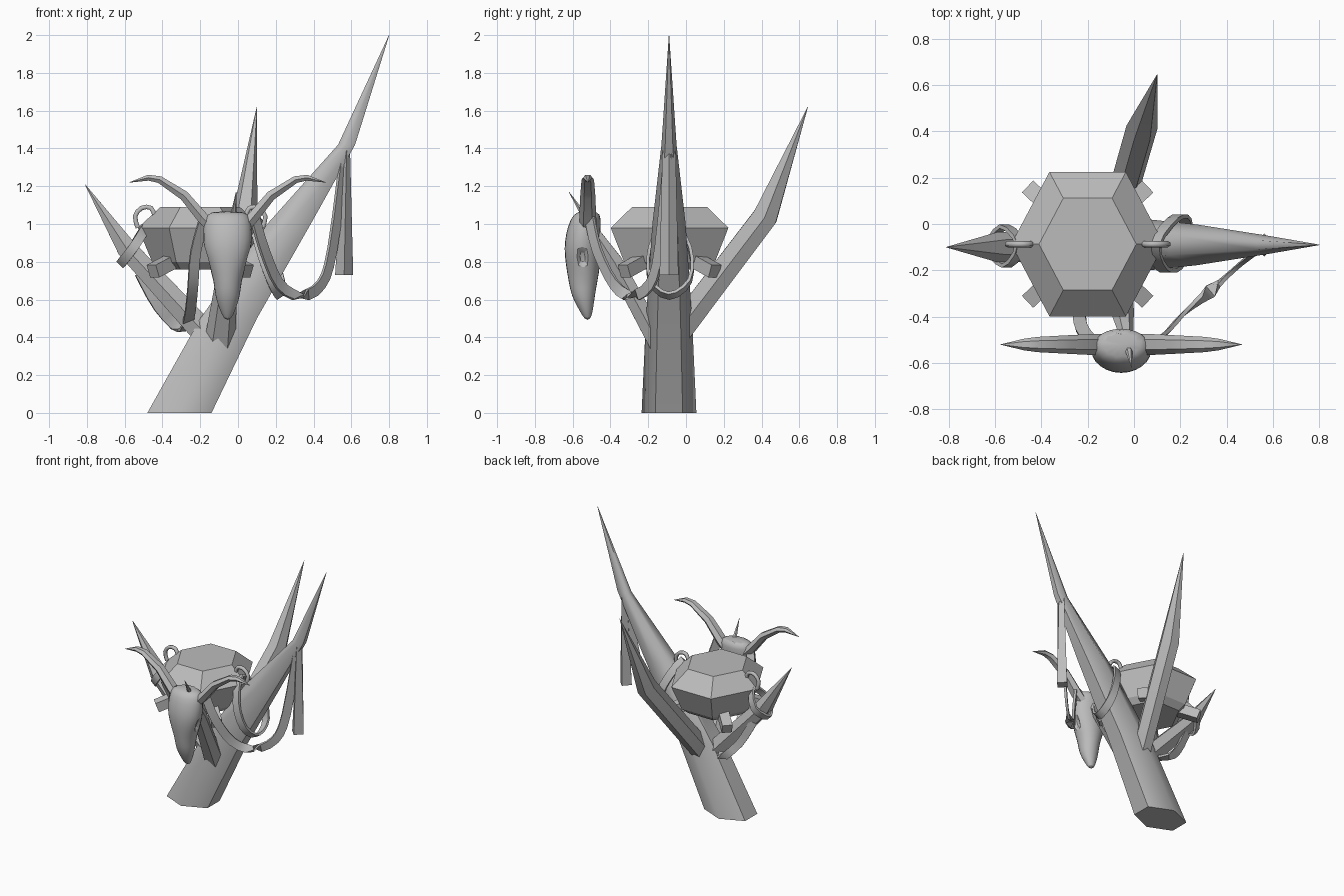
import bpy, bmesh
from math import sin, cos, pi, radians
from mathutils import Vector

cube = bpy.data.objects.get("Cube")
if cube:
    bpy.data.objects.remove(cube)

grey = bpy.data.materials.new("plain grey")
grey.use_nodes = True
grey.diffuse_color = (0.5, 0.5, 0.5, 1)
grey.node_tree.nodes["Principled BSDF"].inputs["Base Color"].default_value = (0.5, 0.5, 0.5, 1)


def finish(name, bm, angle):
    bmesh.ops.remove_doubles(bm, verts=bm.verts, dist=0.0002)
    bmesh.ops.recalc_face_normals(bm, faces=bm.faces)
    mesh = bpy.data.meshes.new(name)
    bm.to_mesh(mesh)
    bm.free()
    mesh.materials.append(grey)
    ob = bpy.data.objects.new(name, mesh)
    bpy.context.collection.objects.link(ob)
    bpy.ops.object.select_all(action='DESELECT')
    ob.select_set(True)
    bpy.context.view_layer.objects.active = ob
    bpy.ops.object.shade_smooth_by_angle(angle=radians(angle))
    return ob


def loft(rings, closed=False):
    """Skin a list of rings of points; cap the ends unless the loft is closed."""
    bm = bmesh.new()
    loops = [[bm.verts.new(p) for p in ring] for ring in rings]
    n = len(loops[0])
    pairs = list(zip(loops, loops[1:]))
    if closed:
        pairs.append((loops[-1], loops[0]))
    for a, b in pairs:
        for i in range(n):
            j = (i + 1) % n
            bm.faces.new((a[i], a[j], b[j], b[i]))
    if not closed:
        bm.faces.new(loops[0])
        bm.faces.new(loops[-1])
    return bm


def level_ring(x, y, z, rx, ry, sides, turn=0.0):
    return [Vector((x + rx * cos(2 * pi * i / sides + turn),
                    y + ry * sin(2 * pi * i / sides + turn), z)) for i in range(sides)]


def sweep(name, points, sizes, ref=(0, 1, 0), sides=6, turn=0.0, closed=False, angle=35):
    """Sweep a cross-section along a path; sizes are half-widths along ref and across it."""
    pts = [Vector(p) for p in points]
    n = len(pts)
    rings = []
    for k, p in enumerate(pts):
        before = pts[(k - 1) % n] if closed else pts[max(k - 1, 0)]
        after = pts[(k + 1) % n] if closed else pts[min(k + 1, n - 1)]
        t = (after - before).normalized()
        r = Vector(ref[k] if isinstance(ref, list) else ref)
        u = (r - t * r.dot(t)).normalized()
        v = t.cross(u)
        a, b = sizes[k] if isinstance(sizes, list) else sizes
        rings.append([p + u * a * cos(2 * pi * i / sides + turn)
                      + v * b * sin(2 * pi * i / sides + turn) for i in range(sides)])
    return finish(name, loft(rings, closed), angle)


def smooth_path(points, steps=3, closed=False):
    """Catmull-Rom path through the points."""
    p = [Vector(q) for q in points]
    n = len(p)
    out = []
    for k in range(n if closed else n - 1):
        if closed:
            a, b, c, d = (p[(k + j) % n] for j in (-1, 0, 1, 2))
        else:
            a, b, c, d = p[max(k - 1, 0)], p[k], p[k + 1], p[min(k + 2, n - 1)]
        for s in range(steps):
            t = s / steps
            out.append(0.5 * (2 * b + (c - a) * t + (2 * a - 5 * b + 4 * c - d) * t * t
                              + (3 * b - a - 3 * c + d) * t ** 3))
    return out if closed else out + [p[-1]]


def ribbon(name, points, width, ref=(0, 1, 0), closed=False):
    # a rectangle is a four-sided ring turned by an eighth
    return sweep(name, smooth_path(points, 3, closed), (width * 0.707, 0.012),
                 ref, 4, pi / 4, closed, 40)


# Leaning trunk, cut level at the ground and drawn out to a point
trunk = [(-0.31, 0, 0.17, 0.145), (-0.05, 0.5, 0.15, 0.122), (0.27, 1.0, 0.115, 0.088),
         (0.575, 1.42, 0.045, 0.04), (0.8, 2.0, 0.001, 0.001)]
finish("trunk", loft([level_ring(x, -0.09, z, rx / cos(pi / 6), ry, 6, pi / 6)
                      for x, z, rx, ry in trunk]), 62)

# Spiked branches
sweep("back_branch", [(-0.1, -0.05, 0.42), (0.035, 0.42, 1.04), (0.1, 0.645, 1.62)],
      [(0.065, 0.08), (0.068, 0.075), (0.001, 0.001)], (1, 0, 0))
sweep("left_branch", [(-0.1, -0.09, 0.34), (-0.59, -0.1, 0.87), (-0.81, -0.1, 1.21)],
      [(0.075, 0.08), (0.065, 0.06), (0.001, 0.001)])
sweep("front_branch", [(-0.1, -0.13, 0.34), (-0.05, -0.38, 0.8), (-0.01, -0.62, 1.17)],
      [(0.085, 0.06), (0.05, 0.05), (0.001, 0.001)], (1, 0, 0))

# Six-sided cauldron with sloped shoulders
finish("cauldron", loft([level_ring(-0.2, -0.087, z, r, r * 1.09, 6)
                         for z, r in ((0.76, 0.21), (0.8, 0.255), (0.98, 0.33), (1.09, 0.21))]), 20)

# Four square pegs around the cauldron
for sx in (-1, 1):
    for sy in (-1, 1):
        side = "right" if sx > 0 else "left"
        end = "back" if sy > 0 else "front"
        sweep(f"peg_{end}_{side}",
              [(-0.2 + sx * 0.08, -0.087 + sy * 0.08, 0.84),
               (-0.2 + sx * 0.25, -0.087 + sy * 0.24, 0.75)],
              (0.05, 0.05), (0, 0, 1), 4, pi / 4)

# Animal skull: stacked level sections, with the sockets sunk in by direction
CX = -0.055
sections = [(1.07, -0.52, 0.1, 0.06), (1.03, -0.53, 0.13, 0.085), (0.95, -0.545, 0.135, 0.095),
            (0.87, -0.55, 0.135, 0.1), (0.78, -0.545, 0.105, 0.095), (0.7, -0.545, 0.075, 0.08),
            (0.62, -0.545, 0.07, 0.065), (0.55, -0.53, 0.045, 0.04), (0.49, -0.52, 0.018, 0.016)]
bm = loft([level_ring(CX, y, z, rx, ry, 12, pi / 12) for z, y, rx, ry in sections])
bmesh.ops.recalc_face_normals(bm, faces=bm.faces)
sockets = [f for f in bm.faces
           if 0.78 < f.calc_center_median().z < 0.87 and abs(f.normal.x) > 0.85]
for face in sockets:
    bmesh.ops.inset_individual(bm, faces=[face], thickness=0.008)
    inward = -0.035 if face.calc_center_median().x > CX else 0.035
    bmesh.ops.translate(bm, verts=face.verts, vec=(inward, 0, 0))
skull = finish("skull", bm, 60)
skull.modifiers.new("soften", 'SUBSURF').levels = 1
skull.modifiers["soften"].render_levels = 1

# Curved horns, one on each side of the skull
for side, s in (("right", 1), ("left", -1)):
    sweep(f"horn_{side}",
          [(CX + s * 0.08, -0.52, 0.98), (CX + s * 0.13, -0.52, 1.03), (CX + s * 0.23, -0.52, 1.15),
           (CX + s * 0.36, -0.52, 1.235), (CX + s * 0.42, -0.52, 1.245), (CX + s * 0.52, -0.52, 1.22)],
          [(0.045, 0.035), (0.045, 0.035), (0.04, 0.03), (0.033, 0.022), (0.025, 0.018),
           (0.001, 0.001)])

# Slack straps holding the skull
ribbon("right_strap", [(0.09, -0.51, 1.03), (0.14, -0.47, 0.86), (0.22, -0.38, 0.68),
                       (0.33, -0.29, 0.62), (0.44, -0.19, 0.68), (0.5, -0.14, 0.87),
                       (0.57, -0.09, 1.4)], 0.06, (1, 1, 0))
ribbon("left_strap", [(-0.18, -0.51, 1.02), (-0.225, -0.45, 0.85), (-0.24, -0.36, 0.66),
                      (-0.26, -0.17, 0.5), (-0.3, 0.01, 0.44), (-0.42, -0.03, 0.56),
                      (-0.52, -0.06, 0.74)], 0.055, (1, 0.3, 0))

# Loops of strap around the trunk and the left branch
ribbon("trunk_loop", [(0.09, -0.09, 1.03), (0.12, -0.19, 0.87), (0.18, -0.19, 0.7),
                      (0.225, -0.09, 0.62), (0.22, 0.02, 0.7), (0.17, 0.02, 0.87)],
       0.055, (0.8, 0, 0.5), True)
ribbon("branch_loop", [(-0.49, -0.09, 0.98), (-0.55, -0.18, 0.88), (-0.62, -0.1, 0.79),
                       (-0.56, -0.01, 0.87)], 0.05, (-0.7, 0, 0.7), True)

# Hooks from the cauldron rim to the loops
for side, s in (("right", 1), ("left", -1)):
    sweep(f"hook_{side}",
          smooth_path([(-0.2 + s * r, -0.087, z) for r, z in
                       ((0.24, 1.04), (0.26, 1.085), (0.31, 1.085), (0.345, 1.04), (0.33, 0.98))], 2),
          (0.014, 0.014), (0, 1, 0), 6, 0, False, 65)

# Loose end hanging from the trunk tip
sweep("hanging_strap", [(0.575, -0.09, 1.4), (0.562, -0.09, 0.73)],
      [(0.035, 0.018), (0.05, 0.048)], (0, 1, 0), 4)
